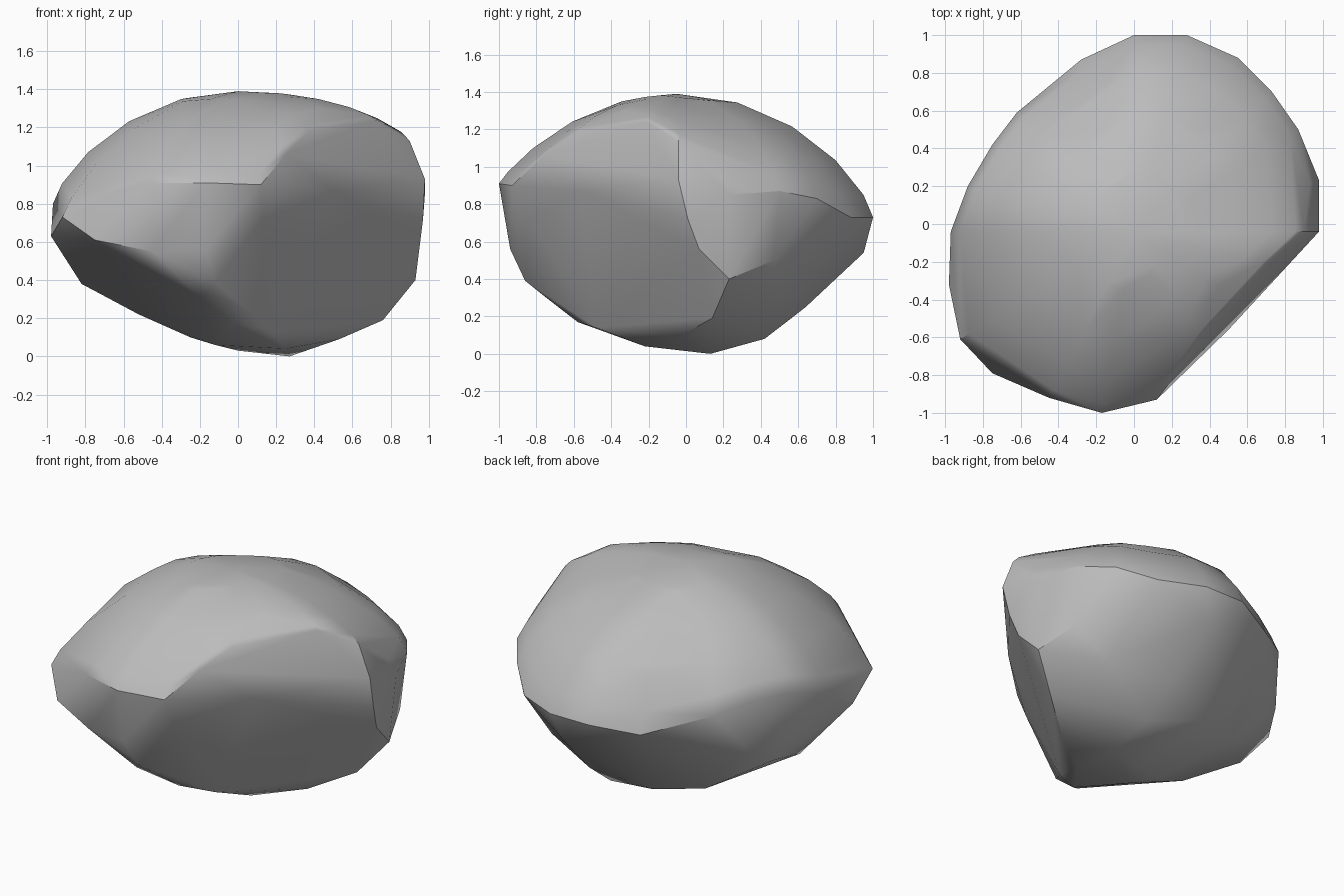
import bpy
import bmesh
import math
from mathutils import Vector

default_cube = bpy.data.objects.get("Cube")
if default_cube:
    bpy.data.objects.remove(default_cube, do_unlink=True)


def make_material(name, colour):
    """Flat material with matching viewport and render colour."""
    material = bpy.data.materials.new(name)
    material.use_nodes = True
    material.diffuse_color = colour
    shader = material.node_tree.nodes["Principled BSDF"]
    shader.inputs["Base Color"].default_value = colour
    shader.inputs["Roughness"].default_value = 0.9
    return material


# Rim of the boulder, where the rounded dome meets the sides, counterclockwise
rim_profile = [
    (.12, -.93, .9), (.25, -.76, 1.06), (.37, -.59, 1.18), (.47, -.34, 1.28),
    (.72, -.21, 1.24), (.9, -.04, 1.13), (.98, .23, .85), (.87, .5, .87),
    (.73, .7, .83), (.55, .88, .73), (.28, 1, .73), (0, 1, .73),
    (-.28, .87, .69), (-.62, .59, .8), (-.75, .42, .86), (-.88, .2, .87),
    (-.97, -.04, .8), (-.98, -.32, .63), (-.92, -.61, .73),
    (-.75, -.79, .61), (-.45, -.92, .91), (-.17, -1, .91),
]

# Outline of the broad broken face on the front left side
broken_face = [
    (.5, -.56, .87), (.98, -.04, .93), (.97, .01, .72), (.95, .07, .56),
    (.93, .23, .4), (.76, .14, .19), (.53, -.04, .09), (.25, -.22, .04),
    (.17, -.48, .14), (-.12, -.86, .39), (.13, -.84, .72),
]

# Main corners of the tapering underside
underside = [
    (.27, .13, 0), (0, .05, .03), (-.12, -.18, .06), (-.25, -.1, .1),
    (-.02, -.58, .17), (-.2, -.76, .31), (-.42, .4, .2), (-.52, -.17, .22),
    (-.82, 0, .38), (-.82, .26, .44), (-.74, .42, .54), (-.45, -.9, .55),
    (-.17, -.94, .56), (-.15, .55, .18), (.25, .42, .08), (.25, .64, .25),
    (.1, .82, .43), (.2, .95, .54), (.84, .47, .5), (.62, .5, .32),
]

apex = Vector((0, -.05, 1.39))
dome_rings = 5


def dome_ring(profile, angle):
    """Shrink the rim towards the apex, along a flatter arc at the front."""
    ring = []
    for corner in map(Vector, profile):
        point = apex.lerp(corner, math.cos(angle))
        flatness = 1.45 + 0.3 * max(0, -corner.y)
        lift = math.sin(angle) ** flatness
        point.z = corner.z + (apex.z - corner.z) * lift
        ring.append(point)
    return ring


def build_boulder(name, points, material):
    """Wrap the points in a tight skin and shade it smooth."""
    bm = bmesh.new()
    for point in points:
        bm.verts.new(point)
    hull = bmesh.ops.convex_hull(bm, input=bm.verts)
    unused = set(hull["geom_interior"]) | set(hull["geom_unused"])
    loose = [item for item in unused if isinstance(item, bmesh.types.BMVert)]
    bmesh.ops.delete(bm, geom=loose, context="VERTS")
    bmesh.ops.remove_doubles(bm, verts=bm.verts, dist=0.02)
    bmesh.ops.recalc_face_normals(bm, faces=bm.faces)
    mesh = bpy.data.meshes.new(name)
    bm.to_mesh(mesh)
    bm.free()
    mesh.materials.append(material)
    boulder = bpy.data.objects.new(name, mesh)
    bpy.context.collection.objects.link(boulder)
    bpy.ops.object.select_all(action="DESELECT")
    boulder.select_set(True)
    bpy.context.view_layer.objects.active = boulder
    bpy.ops.object.shade_smooth_by_angle(angle=math.radians(30))
    # Large facets keep their flat look
    weighting = boulder.modifiers.new("flat facets", "WEIGHTED_NORMAL")
    weighting.keep_sharp = True


# Boulder: dome rings over the rim, closed by the broken face and underside
stone_grey = make_material("stone grey", (.5, .5, .5, 1))
boulder_points = [apex] + broken_face + underside
for step in range(dome_rings):
    boulder_points += dome_ring(rim_profile, math.pi / 2 * step / dome_rings)
build_boulder("boulder", boulder_points, stone_grey)
